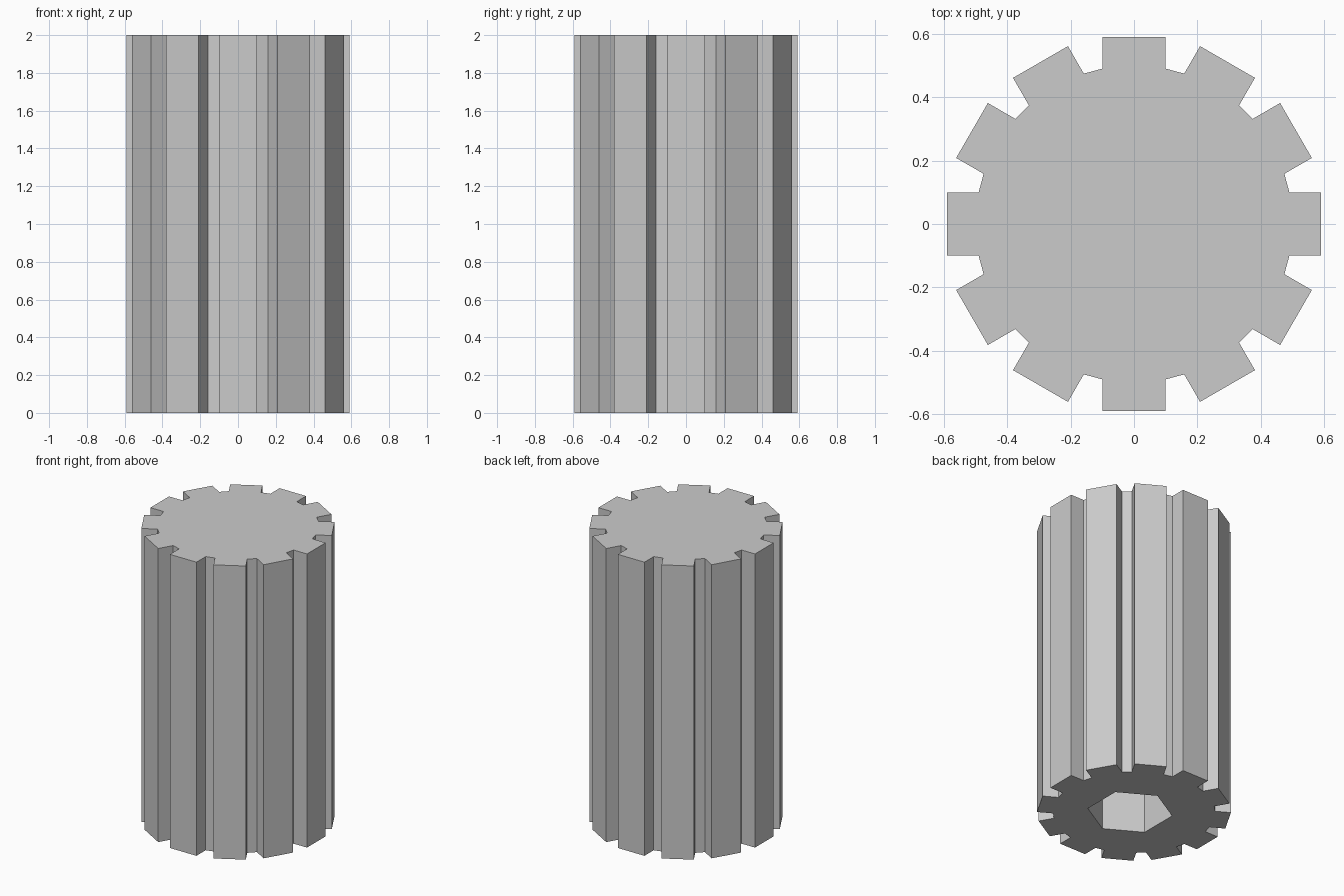
import bpy, bmesh
from math import radians
from mathutils import Matrix, Vector

old = bpy.data.objects.get("Cube")
if old:
    bpy.data.objects.remove(old, do_unlink=True)

HEIGHT = 2.0
TEETH = 12
TIP, ROOT, HALF_WIDTH = 0.59, 0.49, 0.10
SOCKET_RADIUS, SOCKET_DEPTH = 0.264, 1.0
SOCKET_CENTRE = Vector((0.02, -0.015, 0))


def spin(point, degrees):
    return Matrix.Rotation(radians(degrees), 3, "Z") @ Vector(point)


def make_loop(bm, points):
    verts = [bm.verts.new(p) for p in points]
    edges = [bm.edges.new((v, verts[(i + 1) % len(verts)])) for i, v in enumerate(verts)]
    return verts, edges


def raise_loop(bm, verts, height):
    """Walls from a loop up to a flat cap."""
    upper = [bm.verts.new(v.co + Vector((0, 0, height))) for v in verts]
    for i in range(len(verts)):
        j = (i + 1) % len(verts)
        bm.faces.new((verts[i], verts[j], upper[j], upper[i]))
    bm.faces.new(upper)


# Gear outline: one square tooth repeated round the core
tooth = [(ROOT, -HALF_WIDTH, 0), (TIP, -HALF_WIDTH, 0),
         (TIP, HALF_WIDTH, 0), (ROOT, HALF_WIDTH, 0)]
outline = [spin(p, i * 360 / TEETH) for i in range(TEETH) for p in tooth]

# Hexagonal socket outline in the underside
hexagon = [SOCKET_CENTRE + spin((SOCKET_RADIUS, 0, 0), 30 + 60 * i) for i in range(6)]

bm = bmesh.new()
outer, outer_edges = make_loop(bm, outline)
inner, inner_edges = make_loop(bm, hexagon)
bmesh.ops.triangle_fill(bm, edges=outer_edges + inner_edges, use_beauty=True)
raise_loop(bm, outer, HEIGHT)
raise_loop(bm, inner, SOCKET_DEPTH)
bmesh.ops.recalc_face_normals(bm, faces=bm.faces)

mesh = bpy.data.meshes.new("toothed_shaft")
bm.to_mesh(mesh)
bm.free()
shaft = bpy.data.objects.new("toothed_shaft", mesh)
bpy.context.collection.objects.link(shaft)

# Plain grey
grey = bpy.data.materials.new("light_grey")
grey.use_nodes = True
colour = (0.6, 0.6, 0.6, 1)
grey.diffuse_color = colour
grey.node_tree.nodes["Principled BSDF"].inputs["Base Color"].default_value = colour
mesh.materials.append(grey)
